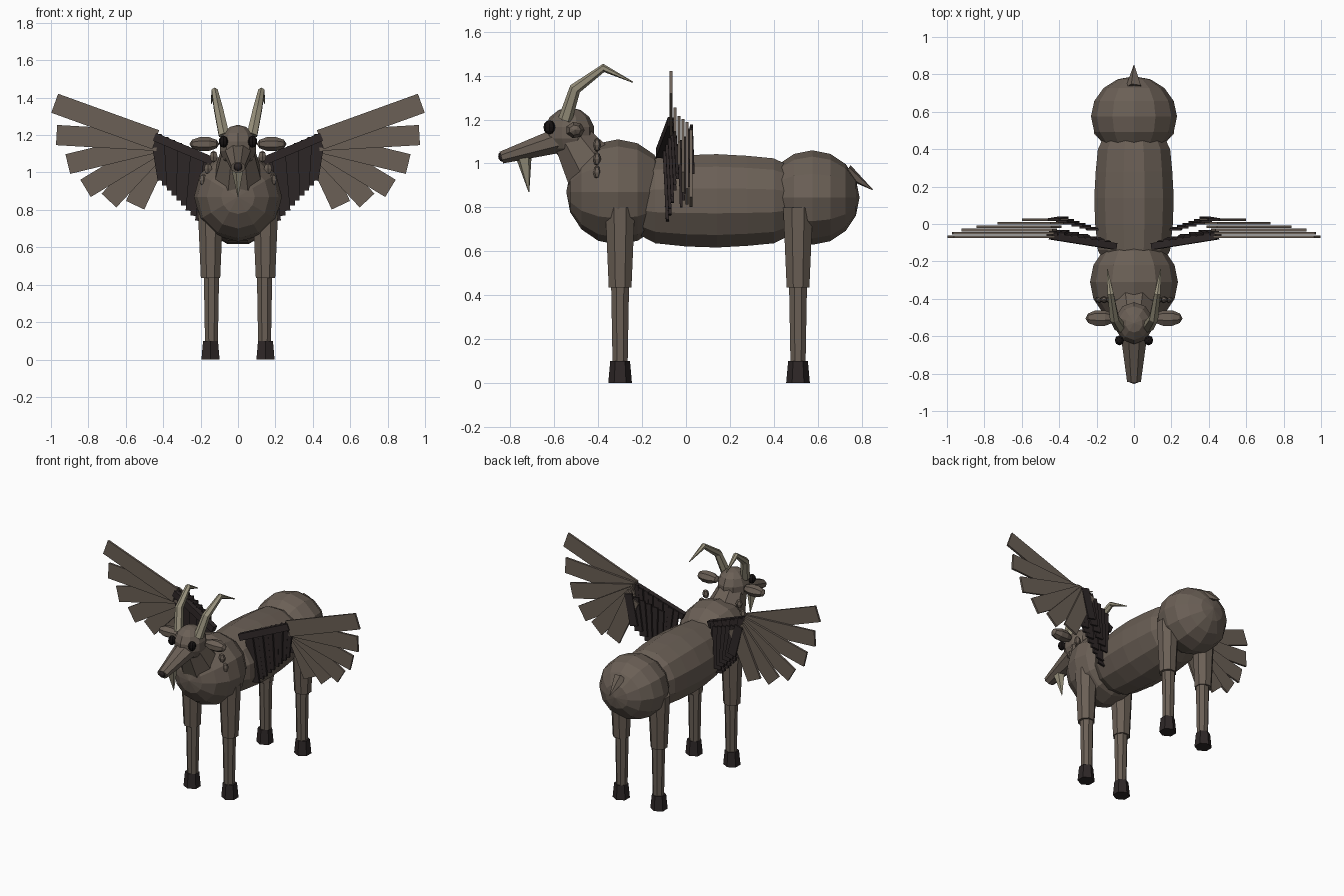
import bpy, bmesh, math
from mathutils import Vector, Matrix

cube = bpy.data.objects.get("Cube")
if cube:
    bpy.data.objects.remove(cube, do_unlink=True)


def material(name, rgb):
    m = bpy.data.materials.new(name)
    m.use_nodes = True
    m.diffuse_color = (*rgb, 1)
    m.node_tree.nodes["Principled BSDF"].inputs["Base Color"].default_value = (*rgb, 1)
    return m


FUR = material("brown fur", (0.145, 0.115, 0.092))
DARK = material("dark brown", (0.027, 0.02, 0.02))
HORN = material("horn", (0.31, 0.28, 0.2))
BLACK = material("black", (0.008, 0.006, 0.006))


def finish(bm, name, mat):
    bmesh.ops.recalc_face_normals(bm, faces=bm.faces)
    me = bpy.data.meshes.new(name)
    bm.to_mesh(me)
    bm.free()
    me.materials.append(mat)
    ob = bpy.data.objects.new(name, me)
    bpy.context.collection.objects.link(ob)
    return ob


def ball(name, mat, centre, radii, segments=12, rings=8, axis="Z"):
    bm = bmesh.new()
    bmesh.ops.create_uvsphere(bm, u_segments=segments, v_segments=rings, radius=1)
    turn = {"Z": Matrix(), "Y": Matrix.Rotation(math.pi / 2, 4, "X"),
            "X": Matrix.Rotation(math.pi / 2, 4, "Y")}[axis]
    bm.transform(Matrix.Translation(centre) @ Matrix.Diagonal((*radii, 1)) @ turn)
    return finish(bm, name, mat)


def tube(name, mat, points, radii, sides=8):
    """Faceted tube through points; each radius is a number or (sideways, other)."""
    bm = bmesh.new()
    pts = [Vector(p) for p in points]
    loops = []
    for i, p in enumerate(pts):
        d = (pts[min(i + 1, len(pts) - 1)] - pts[max(i - 1, 0)]).normalized()
        u = (Vector((1, 0, 0)) - d * d.x).normalized()
        v = d.cross(u)
        r = radii[i] if isinstance(radii[i], tuple) else (radii[i], radii[i])
        ring = []
        for k in range(sides):
            a = math.tau * (k + 0.5) / sides
            ring.append(bm.verts.new(p + u * r[0] * math.cos(a) + v * r[1] * math.sin(a)))
        loops.append(ring)
    for a, b in zip(loops, loops[1:]):
        for k in range(sides):
            n = (k + 1) % sides
            bm.faces.new((a[k], a[n], b[n], b[k]))
    bm.faces.new(loops[0])
    bm.faces.new(loops[-1])
    return finish(bm, name, mat)


def plank(bm, start, end, width, thick):
    """Add a thin flat feather running from start to end, facing front."""
    a, b = Vector(start), Vector(end)
    d = (b - a).normalized()
    n = Vector((0, 1, 0))
    n = (n - d * d.y).normalized()
    basis = Matrix((d, n, d.cross(n))).transposed().to_4x4()
    size = Matrix.Diagonal(((b - a).length, thick, width, 1))
    bmesh.ops.create_cube(bm, size=1, matrix=Matrix.Translation((a + b) / 2) @ basis @ size)


# Body
ball("chest", FUR, (0, -0.31, 0.87), (0.235, 0.235, 0.24), axis="Y")
ball("rump", FUR, (0, 0.575, 0.845), (0.23, 0.215, 0.215), axis="Y")
tube("barrel", FUR,
     [(0, y, 0.83) for y in (-0.25, -0.14, 0.0, 0.14, 0.28, 0.4, 0.5)],
     [0.14, 0.2, 0.215, 0.22, 0.212, 0.2, 0.15], sides=12)
tube("tail", FUR, [(0, 0.73, 0.965), (0, 0.85, 0.88)], [(0.045, 0.035), 0.002], sides=5)

# Neck and head
tube("neck", FUR, [(0, -0.4, 0.93), (0, -0.53, 1.13)], [0.15, 0.09])
ball("head", FUR, (0, -0.53, 1.14), (0.105, 0.115, 0.115), segments=10, rings=7)
tube("muzzle", FUR, [(0, -0.58, 1.105), (0, -0.84, 1.027)],
     [(0.078, 0.062), (0.04, 0.03)])
ball("nose", DARK, (0, -0.835, 1.033), (0.026, 0.02, 0.025), segments=8, rings=6)
tube("beard", HORN, [(0, -0.74, 1.04), (0, -0.715, 0.87)], [0.04, 0.002], sides=5)

for name, s in (("left", 1), ("right", -1)):
    # Face details
    ball(name + "_eye", BLACK, (s * 0.078, -0.622, 1.165), (0.025, 0.027, 0.032), 8, 6)
    ball(name + "_ear", FUR, (s * 0.18, -0.505, 1.152), (0.08, 0.046, 0.04), 7, 5, "X")
    tube(name + "_horn", HORN,
         [(s * 0.075, -0.55, 1.2), (s * 0.105, -0.505, 1.34),
          (s * 0.125, -0.375, 1.435), (s * 0.143, -0.242, 1.37)],
         [0.032, 0.027, 0.019, 0.003], sides=6)

    # Small tufts beside the neck
    for i, (x, z) in enumerate(((0.13, 1.085), (0.16, 1.02), (0.185, 0.96))):
        ball(f"{name}_tuft_{i}", FUR, (s * x, -0.405, z), (0.024, 0.018, 0.032), 6, 4)

    # Legs and hooves
    for part, y in (("front", -0.3), ("hind", 0.51)):
        x = s * 0.147
        leg = f"{name}_{part}_"
        tube(leg + "thigh", FUR, [(x, y, 0.8), (x, y, 0.435)], [0.073, 0.056])
        tube(leg + "shin", FUR, [(x - s * 0.005, y, 0.44), (x - s * 0.005, y, 0.08)],
             [0.044, 0.037])
        tube(leg + "hoof", DARK, [(x, y, 0.1), (x, y, 0)],
             [(0.046, 0.045), (0.056, 0.054)], sides=6)

    # Wing arm with two rows of short dark feathers
    shoulder, wrist = Vector((s * 0.1, -0.12, 1.045)), Vector((s * 0.445, -0.065, 1.19))
    bm = bmesh.new()
    plank(bm, shoulder, wrist, 0.045, 0.035)
    finish(bm, name + "_wing_arm", DARK)
    bm = bmesh.new()
    count = 9
    for i in range(count):
        t = i / (count - 1)
        top = shoulder.lerp(wrist, 0.15 + 0.83 * t) + Vector((0, 0.012 + 0.006 * (i % 2), 0.015))
        end = Vector((s * (0.2 + 0.2 * t), top.y + 0.015, 0.74 + 0.22 * t))
        plank(bm, top, end, 0.06, 0.014)
    for i in range(6):
        t = i / 5
        y = -0.03 + 0.055 * t
        plank(bm, (s * (0.22 + 0.21 * t), y, 1.09 + 0.08 * t),
              (s * (0.23 + 0.15 * t), y + 0.008, 0.8 + 0.16 * t), 0.06, 0.012)
    finish(bm, name + "_short_feathers", DARK)

    # Fan of long flight feathers
    bm = bmesh.new()
    tips = ((0.98, 1.37), (0.97, 1.2), (0.91, 1.045), (0.815, 0.915), (0.69, 0.85), (0.55, 0.825))
    for i, (x, z) in enumerate(tips):
        y = -0.068 + 0.018 * i
        plank(bm, (s * (0.44 - 0.008 * i), y, 1.175 - 0.006 * i), (s * x, y, z), 0.108, 0.014)
    finish(bm, name + "_flight_feathers", FUR)
